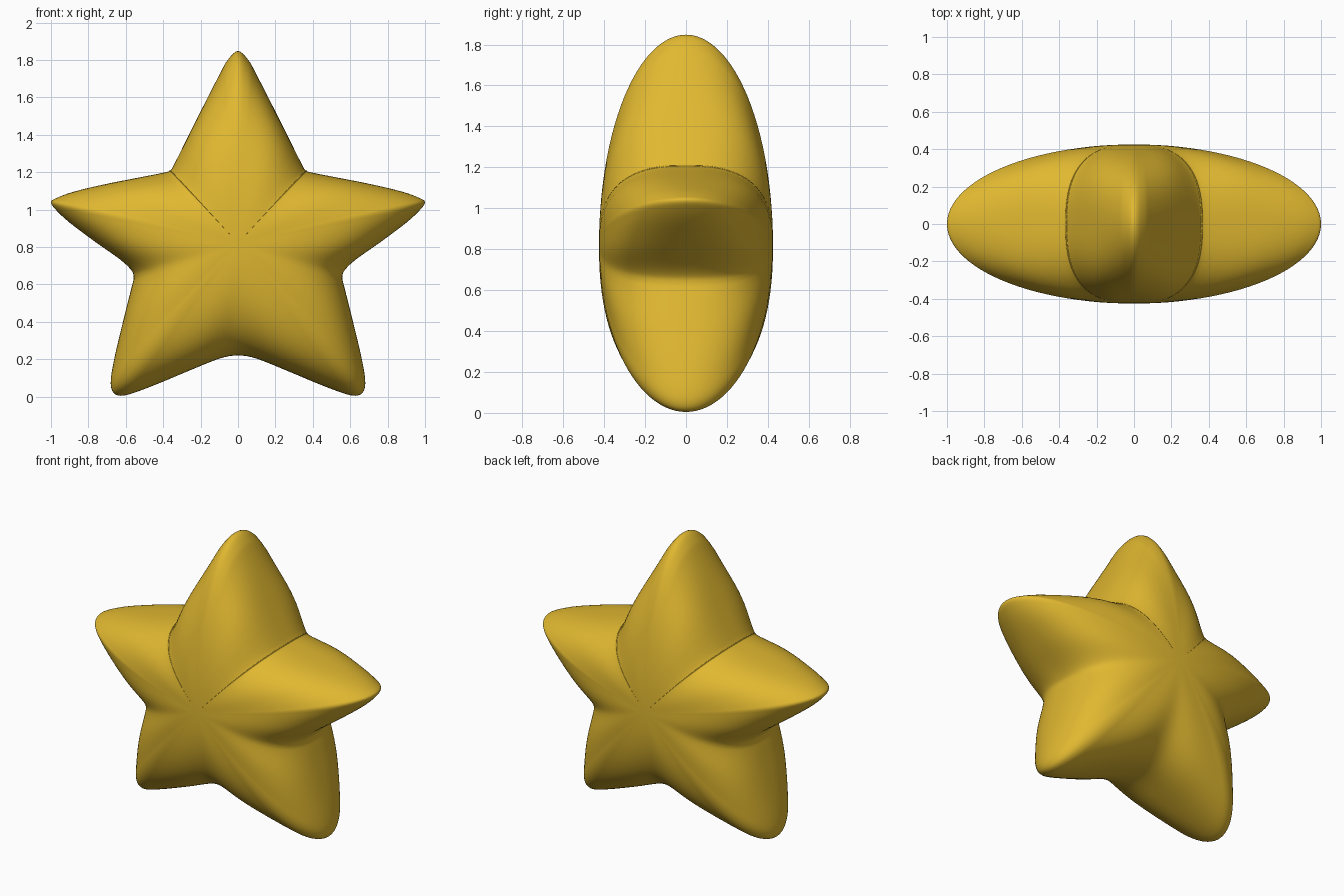
import bpy, bmesh, math

if "Cube" in bpy.data.objects:
    bpy.data.objects.remove(bpy.data.objects["Cube"])

CZ, DEPTH, LEVELS = 0.82, 0.425, 26

# right half of the star outline (x, z), top tip to bottom notch
half = [(0, 1.848), (0.055, 1.80), (0.10, 1.72), (0.22, 1.485), (0.345, 1.235), (0.365, 1.212),
        (0.40, 1.197), (0.70, 1.138), (0.88, 1.095), (0.97, 1.062), (1.0, 1.04),
        (0.975, 1.0), (0.90, 0.93), (0.76, 0.825), (0.63, 0.733), (0.57, 0.675),
        (0.558, 0.635), (0.57, 0.58), (0.615, 0.40), (0.66, 0.21), (0.68, 0.09),
        (0.672, 0.03), (0.64, 0.006), (0.58, 0.013), (0.45, 0.06), (0.27, 0.135),
        (0.10, 0.203), (0, 0.22)]
loop = half + [(-x, z) for x, z in half[-2:0:-1]]


def catmull(pts, steps):
    """Smooth closed curve through the points."""
    out, n = [], len(pts)
    for i in range(n):
        a, b, c, d = (pts[(i + k) % n] for k in (-1, 0, 1, 2))
        for s in range(steps):
            t = s / steps
            out.append(tuple(0.5 * (2 * q + (r - p) * t + (2 * p - 5 * q + 4 * r - w) * t * t
                                    + (3 * q - p - 3 * r + w) * t ** 3)
                             for p, q, r, w in zip(a, b, c, d)))
    return out


# tips and notches as (angle from straight up, radius), for the soft contour
anchors = [(math.atan2(x, z - CZ), math.hypot(x, z - CZ))
           for x, z in (half[0], half[5], half[10], half[16], half[21], half[-1])]


def soft_radius(ang):
    ang = abs(ang)
    for (a0, r0), (a1, r1) in zip(anchors, anchors[1:]):
        if ang <= a1 + 1e-6:
            t = (ang - a0) / (a1 - a0)
            return r0 + (r1 - r0) * (0.5 - 0.5 * math.cos(math.pi * t))
    return anchors[-1][1]


outline = []
for x, z in catmull(loop, 4):
    ang = math.atan2(x, z - CZ)
    outline.append((ang, math.hypot(x, z - CZ), soft_radius(ang)))

# puffed body: contours shrink and soften toward the front and back centres
bm = bmesh.new()
rings = []
for i in range(-LEVELS + 1, LEVELS):
    h = math.sin(i / LEVELS * math.pi / 2)
    k = h * h
    ring = []
    for ang, r0, r1 in outline:
        tip = min(1, max(0, (r1 - 0.55) / 0.47))
        n = 2.6 - 0.6 * tip
        r = (r0 + (r1 - r0) * k) * (1 - abs(h) ** n) ** (1 / n)
        ring.append(bm.verts.new((r * math.sin(ang), DEPTH * h, CZ + r * math.cos(ang))))
    rings.append(ring)
m = len(outline)
for a, b in zip(rings, rings[1:]):
    for j in range(m):
        bm.faces.new((a[j], a[(j + 1) % m], b[(j + 1) % m], b[j]))
for ring, y in ((rings[0], -DEPTH), (rings[-1], DEPTH)):
    pole = bm.verts.new((0, y, CZ))
    for j in range(m):
        bm.faces.new((ring[j], ring[(j + 1) % m], pole))
bmesh.ops.recalc_face_normals(bm, faces=bm.faces)
for f in bm.faces:
    f.smooth = True

mesh = bpy.data.meshes.new("star")
bm.to_mesh(mesh)
bm.free()
star = bpy.data.objects.new("star", mesh)
bpy.context.collection.objects.link(star)

gold = bpy.data.materials.new("gold yellow")
gold.diffuse_color = (0.75, 0.48, 0.03, 1)
gold.use_nodes = True
gold.node_tree.nodes["Principled BSDF"].inputs["Base Color"].default_value = gold.diffuse_color
mesh.materials.append(gold)
